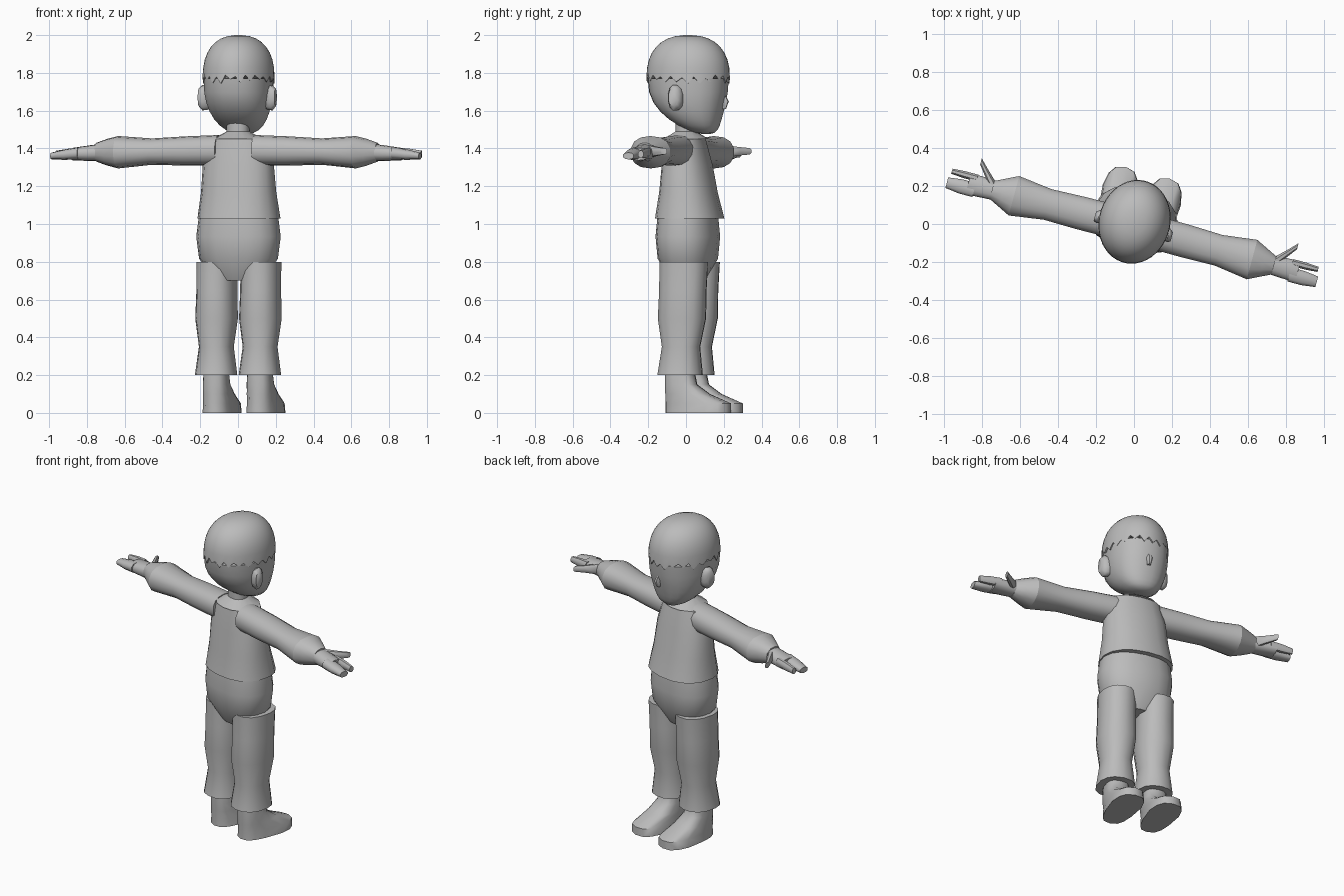
import bpy, bmesh, math, random
from mathutils import Vector

random.seed(4)
cube = bpy.data.objects.get("Cube")
if cube:
    bpy.data.objects.remove(cube)

TURN = math.radians(-15)          # the whole figure is turned about z
clay = bpy.data.materials.new("plain_grey")
clay.use_nodes = True
GREY = (0.5, 0.5, 0.5, 1)
clay.diffuse_color = GREY
clay.node_tree.nodes["Principled BSDF"].inputs["Base Color"].default_value = GREY
parts = []


def superoval(angle, power):
    """Unit point on an oval; a higher power makes it squarer."""
    c, s = math.cos(angle), math.sin(angle)
    return (math.copysign(abs(c) ** (2 / power), c),
            math.copysign(abs(s) ** (2 / power), s))


def loft(name, rings, axis="z", sides=14, power=2.3, warp=None, mirror=False):
    """Skin oval rings (centre, radius u, radius v) and close both ends."""
    bm = bmesh.new()
    loops = []
    for number, (centre, ru, rv) in enumerate(rings):
        loop = []
        for i in range(sides):
            u, v = superoval(math.tau * (i + 0.5) / sides, power)
            flat = (u * ru, v * rv, 0) if axis == "z" else (0, u * ru, v * rv)
            point = Vector(centre) + Vector(flat)
            if warp:
                warp(point, number, i)
            loop.append(bm.verts.new(point))
        loops.append(loop)
    for low, high in zip(loops, loops[1:]):
        for i in range(sides):
            j = (i + 1) % sides
            bm.faces.new((low[i], low[j], high[j], high[i]))
    bm.faces.new(loops[0])
    bm.faces.new(loops[-1])
    bmesh.ops.recalc_face_normals(bm, faces=bm.faces)
    mesh = bpy.data.meshes.new(name)
    bm.to_mesh(mesh)
    bm.free()
    mesh.materials.append(clay)
    obj = bpy.data.objects.new(name, mesh)
    bpy.context.collection.objects.link(obj)
    obj.rotation_euler.z = TURN
    if mirror:
        obj.modifiers.new("Mirror", "MIRROR").use_mirror_merge = False
    parts.append(obj)


def tube(name, start, end, radii, ratio=1, end_ratio=None, **options):
    """Evenly spaced rings from start to end; ratio is radius v over radius u."""
    start, end = Vector(start), Vector(end)
    last = ratio if end_ratio is None else end_ratio
    rings = []
    for number, radius in enumerate(radii):
        t = number / (len(radii) - 1)
        rings.append((start.lerp(end, t), radius, radius * (ratio + (last - ratio) * t)))
    loft(name, rings, **options)


# Shirt body, sleeves and flared cuffs
tube("shirt", (0, .02, 1.03), (0, 0, 1.45), [.22, .2, .19, .16],
     ratio=.8, end_ratio=.6, sides=18)
arm = dict(axis="x", mirror=True)
tube("sleeves", (.1, -.015, 1.39), (.65, -.02, 1.38), [.09, .09, .085, .11],
     ratio=.9, end_ratio=.78, **arm)
tube("cuffs", (.65, -.02, 1.38), (.77, -.02, 1.38), [.11, .08, .05],
     ratio=.78, end_ratio=1, **arm)

# Hands: palm, first finger, joined fingers, thumb
tube("palms", (.72, -.02, 1.38), (.9, -.02, 1.37), [.05, .055, .06],
     ratio=.95, end_ratio=.55, **arm)
tube("first_fingers", (.86, .02, 1.38), (1, .02, 1.37), [.02, .02, .015],
     ratio=1.3, sides=8, **arm)
tube("joined_fingers", (.86, -.045, 1.375), (1.01, -.045, 1.36), [.04, .04, .03],
     ratio=.8, end_ratio=.6, sides=10, **arm)
tube("thumbs", (.77, 0, 1.385), (.865, .11, 1.385), [.035, .025, .018],
     sides=8, **arm)

# Trousers: hips and legs
tube("trouser_hips", (0, .01, .7), (0, .01, 1.05), [.12, .21, .225, .21],
     ratio=.72, sides=18)
tube("trouser_legs", (.12, 0, .2), (.12, .02, .8), [.11, .09, .11, .105, .105],
     ratio=1.1, end_ratio=1.25, mirror=True)

# Shoes: flat heel line, sloping instep, wider at the toe
HEEL, FOOT = -.08, .12


def widen_toe(point, ring, i):
    point.x = FOOT + (point.x - FOOT) * min(1, .85 + max(0, point.y))


shoe_rings = []
for step, front in enumerate([.28, .28, .16, .09, .08]):
    centre = (FOOT, (front + HEEL) / 2, step * .05)
    shoe_rings.append((centre, .095 - step * .005, (front - HEEL) / 2))
loft("shoes", shoe_rings, power=2.7, warp=widen_toe, mirror=True)

# Neck, nose and ears
tube("neck", (0, 0, 1.45), (0, 0, 1.57), [.13, .06, .06, .06], ratio=.9)
tube("nose", (0, .2, 1.61), (0, .19, 1.69), [.01, .02, .01], ratio=2, sides=8)
tube("ears", (.15, 0, 1.665), (.21, -.015, 1.67), [.03, .036, .038, .026],
     ratio=1.8, sides=12, **arm)

# Head and hair share one egg rule, met at the brow
BROW, WIDE, DEEP = 1.77, .18, .215


def egg_rings(height, steps, grow=0, jaw=0):
    """Rings from the brow to a pole; jaw pushes the far end forward."""
    rings = []
    for step in range(steps):
        w, t = superoval(math.pi / 2 * step / (steps - .7), 2.4)
        centre = (0, .012 + jaw * t ** 3, BROW + height * t)
        depth = (DEEP + grow) * w * (1 - 3 * jaw * t * t)
        rings.append((centre, (WIDE + grow) * w, depth))
    return rings


loft("head", egg_rings(-.295, 9, jaw=.1), sides=20)

# Hair cap with a ragged lower edge, tucked in underneath
LOCKS = 44
ragged = [random.uniform(-.03, 0) if i % 2 else random.uniform(0, .02)
          for i in range(LOCKS)]


def rag_edge(point, ring, i):
    if ring < 2:
        point.z += ragged[i]


cap = egg_rings(.23, 9, grow=.008)
hem = ((0, .012, BROW), WIDE - .01, DEEP - .01)
loft("hair", [hem] + cap, sides=LOCKS, power=2, warp=rag_edge)

# Smooth shading with firm edges kept
bpy.ops.object.select_all(action="DESELECT")
for part in parts:
    part.select_set(True)
bpy.context.view_layer.objects.active = parts[0]
bpy.ops.object.shade_smooth_by_angle(angle=math.radians(50))
